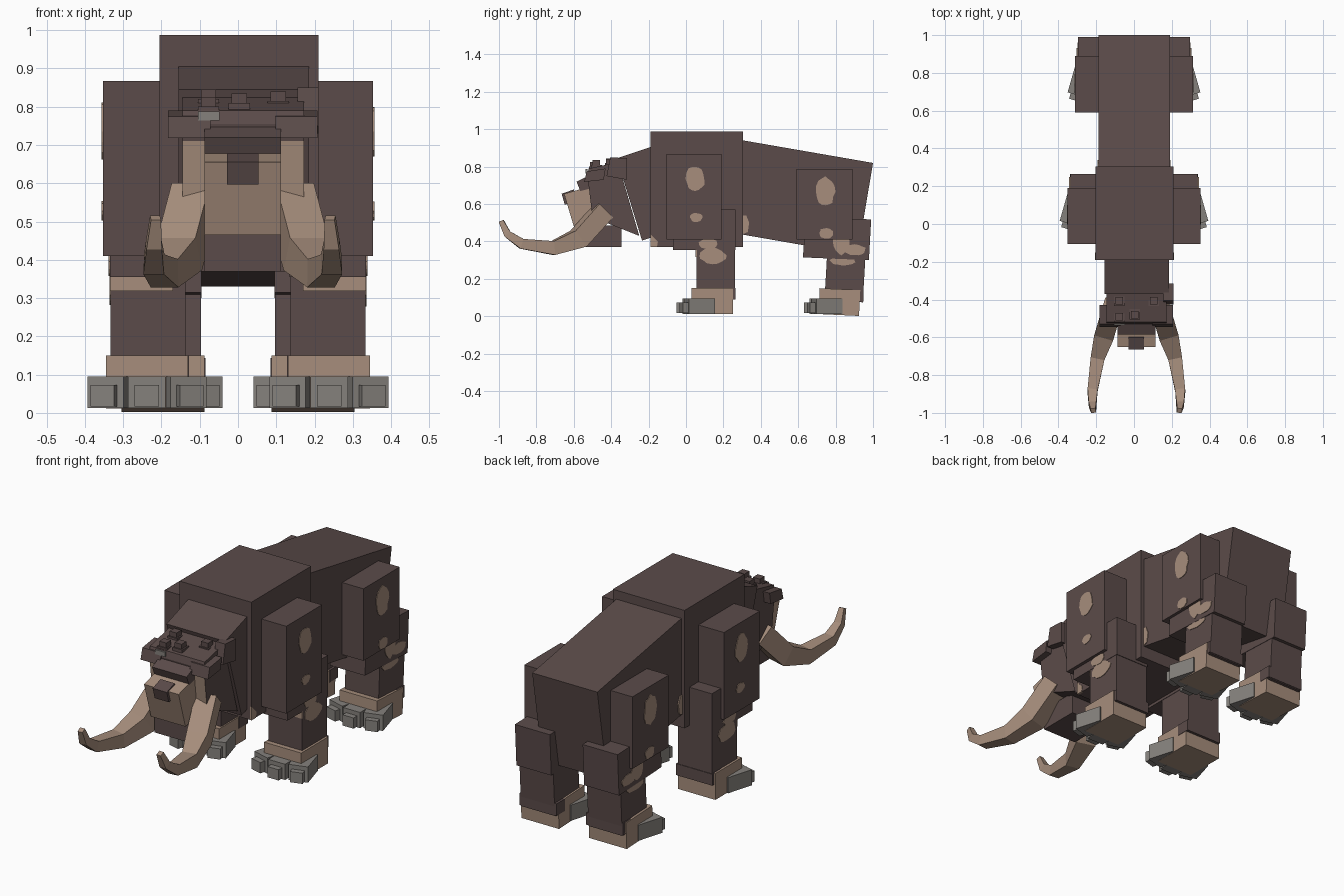
import bpy, bmesh, math, random
from mathutils import Vector, Matrix

if "Cube" in bpy.data.objects:
    bpy.data.objects.remove(bpy.data.objects["Cube"], do_unlink=True)
random.seed(4)


def material(name, rgb):
    m = bpy.data.materials.new(name)
    m.use_nodes = True
    m.diffuse_color = (*rgb, 1)
    bsdf = m.node_tree.nodes["Principled BSDF"]
    bsdf.inputs["Base Color"].default_value = (*rgb, 1)
    bsdf.inputs["Roughness"].default_value = 0.9
    return m


HIDE = material("dark brown hide", (0.105, 0.071, 0.068))
TAN = material("tan skin", (0.385, 0.270, 0.202))
GREY = material("grey claw", (0.235, 0.220, 0.203))
CX = 0.0125  # centre line of the head


def finish(name, bm, *mats):
    bmesh.ops.recalc_face_normals(bm, faces=bm.faces)
    me = bpy.data.meshes.new(name)
    bm.to_mesh(me)
    bm.free()
    for m in mats:
        me.materials.append(m)
    ob = bpy.data.objects.new(name, me)
    bpy.context.scene.collection.objects.link(ob)
    return ob


def slab(name, pts, x0, x1, mat):
    """Side profile of (y, z) points extruded from x0 to x1."""
    bm = bmesh.new()
    a = [bm.verts.new((x0, y, z)) for y, z in pts]
    b = [bm.verts.new((x1, y, z)) for y, z in pts]
    bm.faces.new(a)
    bm.faces.new(b[::-1])
    for i in range(len(pts)):
        j = (i + 1) % len(pts)
        bm.faces.new((a[i], b[i], b[j], a[j]))
    return finish(name, bm, mat)


def box(name, x0, x1, y0, y1, z0, z1, mat):
    return slab(name, [(y0, z0), (y1, z0), (y1, z1), (y0, z1)], x0, x1, mat)


def spot(name, x, s, y, z, ry, rz, n=16):
    """Thin irregular patch lying on a side face."""
    pts = []
    for i in range(n):
        a = 2 * math.pi * i / n
        r = random.uniform(0.86, 1.06)
        pts.append((y + ry * r * math.cos(a), z + rz * r * math.sin(a)))
    slab(name, pts, s * (x - 0.002), s * (x + 0.003), TAN)


def toe(name, base, angle, s):
    """Blocky toe with a smaller claw block in front."""
    bm = bmesh.new()
    for w, y0, y1, z0, z1 in ((0.098, -0.085, 0.06, 0.0, 0.082),
                              (0.064, -0.115, -0.08, 0.004, 0.06)):
        r = bmesh.ops.create_cube(bm, size=1)
        for v in r["verts"]:
            v.co = Vector((v.co.x * w, (y0 + y1) / 2 + v.co.y * (y1 - y0),
                           (z0 + z1) / 2 + v.co.z * (z1 - z0)))
    bmesh.ops.transform(bm, verts=bm.verts,
                        matrix=Matrix.Translation(base) @ Matrix.Rotation(s * angle, 4, "Z"))
    finish(name, bm, GREY)


# Torso
box("front_torso", -0.205, 0.21, -0.19, 0.305, 0.37, 0.987, HIDE)
slab("rear_torso", [(0.25, 0.95), (1.0, 0.82), (0.917, 0.33), (0.25, 0.446)],
     -0.187, 0.19, HIDE)
slab("neck", [(-0.1, 0.935), (-0.37, 0.845), (-0.235, 0.405), (-0.1, 0.45)],
     -0.155, 0.185, HIDE)

# Head, with the front lower face tan
head = slab("head", [(-0.36, 0.81), (-0.53, 0.755), (-0.522, 0.71), (-0.50, 0.53),
                     (-0.25, 0.43)], -0.145, 0.172, HIDE)
head.data.materials.append(TAN)
for f in head.data.polygons:
    if f.normal.y < -0.7 and f.center.z < 0.7:
        f.material_index = 1
slab("forehead_plate", [(-0.36, 0.825), (-0.52, 0.79), (-0.53, 0.755), (-0.36, 0.77)],
     -0.145, 0.172, HIDE)
slab("muzzle_bridge", [(-0.48, 0.77), (-0.585, 0.72), (-0.565, 0.67), (-0.48, 0.69)],
     CX - 0.1, CX + 0.1, HIDE)
slab("snout", [(-0.652, 0.655), (-0.49, 0.70), (-0.45, 0.49), (-0.595, 0.465)],
     CX - 0.1, CX + 0.1, TAN)
slab("nose", [(-0.665, 0.655), (-0.60, 0.678), (-0.59, 0.61), (-0.648, 0.597)],
     CX - 0.041, CX + 0.041, HIDE)
box("jaw", CX - 0.1, CX + 0.1, -0.565, -0.345, 0.37, 0.485, HIDE)
slab("left_ear", [(-0.425, 0.75), (-0.315, 0.73), (-0.315, 0.845), (-0.405, 0.85)],
     0.155, 0.21, HIDE)
for i, (x, y, z) in enumerate(((-0.077, -0.405, 0.80), (0.105, -0.405, 0.795),
                               (-0.077, -0.49, 0.78), (0.003, -0.478, 0.79))):
    box(f"eye_base_{i}", x - 0.028, x + 0.028, y - 0.028, y + 0.028, z - 0.01, z + 0.02, HIDE)
    box(f"eye_knob_{i}", x - 0.02, x + 0.02, y - 0.022, y + 0.018, z + 0.02, z + 0.045, HIDE)
box("eye_mark", -0.105, -0.048, -0.536, -0.527, 0.764, 0.788, GREY)

# Tusk path as (x from the head centre, y, z, half width)
TUSK = [(0.125, -0.44, 0.565, 0.052), (0.165, -0.575, 0.415, 0.052),
        (0.205, -0.71, 0.365, 0.037), (0.232, -0.88, 0.388, 0.027),
        (0.232, -0.955, 0.44, 0.020), (0.228, -0.988, 0.51, 0.013)]


def tusk(name, s):
    bm = bmesh.new()
    pts = [Vector((CX + s * x, y, z)) for x, y, z, _ in TUSK]
    rings = []
    for i, p in enumerate(pts):
        d = (pts[min(i + 1, len(pts) - 1)] - pts[max(i - 1, 0)]).normalized()
        side = d.cross(Vector((0, 0, 1))).normalized()
        up = side.cross(d)
        h = TUSK[i][3]
        rings.append([bm.verts.new(p + side * a * h + up * b * h)
                      for a, b in ((-1, -1), (1, -1), (1, 1), (-1, 1))])
    for a, b in zip(rings, rings[1:]):
        for k in range(4):
            bm.faces.new((a[k], a[(k + 1) % 4], b[(k + 1) % 4], b[k]))
    bm.faces.new(rings[0])
    bm.faces.new(rings[-1])
    finish(name, bm, TAN)


for s, side in ((1, "left"), (-1, "right")):
    tusk(f"{side}_tusk", s)
    slab(f"{side}_brow", [(-0.43, 0.79), (-0.53, 0.775), (-0.545, 0.718), (-0.44, 0.73)],
         CX + s * 0.085, CX + s * 0.195, HIDE)

    # Front leg
    box(f"{side}_shoulder", s * 0.19, s * 0.353, -0.105, 0.19, 0.41, 0.867, HIDE)
    box(f"{side}_front_upper_leg", s * 0.135, s * 0.335, -0.07, 0.265, 0.355, 0.57, HIDE)
    box(f"{side}_front_lower_leg", s * 0.137, s * 0.333, 0.055, 0.262, 0.10, 0.40, HIDE)
    box(f"{side}_front_foot", s * 0.13, s * 0.345, 0.03, 0.25, 0.012, 0.15, TAN)
    box(f"{side}_front_heel_fur", s * 0.128, s * 0.338, 0.19, 0.265, 0.09, 0.15, HIDE)

    # Rear leg
    box(f"{side}_thigh", s * 0.17, s * 0.313, 0.59, 0.89, 0.41, 0.787, HIDE)
    slab(f"{side}_rear_upper_leg", [(0.625, 0.315), (0.978, 0.30), (0.99, 0.518), (0.64, 0.53)],
         s * 0.095, s * 0.297, HIDE)
    slab(f"{side}_rear_lower_leg", [(0.74, 0.08), (0.945, 0.075), (0.96, 0.33), (0.755, 0.34)],
         s * 0.097, s * 0.293, HIDE)
    slab(f"{side}_rear_foot", [(0.71, 0.012), (0.925, 0.002), (0.932, 0.14), (0.715, 0.15)],
         s * 0.087, s * 0.305, TAN)
    box(f"{side}_rear_heel_fur", s * 0.085, s * 0.299, 0.88, 0.948, 0.08, 0.143, HIDE)

    # Three splayed toes per foot
    for leg, x, y in (("front", 0.238, 0.065), ("rear", 0.196, 0.745)):
        for k in (-1, 0, 1):
            toe(f"{side}_{leg}_toe_{k + 2}",
                (s * (x + k * 0.085), y + abs(k) * 0.02, 0.013), k * 0.28, s)

    # Bare skin patches on the outer faces
    for i, (x, y, z, ry, rz) in enumerate((
            (0.353, 0.05, 0.735, 0.052, 0.073), (0.353, 0.055, 0.528, 0.034, 0.026),
            (0.313, 0.745, 0.665, 0.052, 0.080), (0.313, 0.75, 0.443, 0.040, 0.030),
            (0.333, 0.14, 0.325, 0.075, 0.045), (0.335, 0.12, 0.385, 0.055, 0.028),
            (0.297, 0.83, 0.40, 0.050, 0.075), (0.297, 0.90, 0.355, 0.062, 0.030),
            (0.293, 0.84, 0.30, 0.070, 0.028))):
        spot(f"{side}_skin_patch_{i + 1}", x, s, y, z, ry, rz)
    slab(f"{side}_flank_patch", [(0.305, 0.44), (0.33, 0.45), (0.338, 0.50), (0.322, 0.54),
                                 (0.305, 0.54)], s * 0.185, s * 0.193, TAN)
    slab(f"{side}_chest_patch", [(-0.191, 0.37), (-0.155, 0.37), (-0.15, 0.40), (-0.191, 0.44)],
         s * 0.2 + 0.0025, s * 0.21 + 0.0025, TAN)
    box(f"{side}_knee_patch", s * 0.17, s * 0.335, 0.051, 0.058, 0.318, 0.355, TAN)
